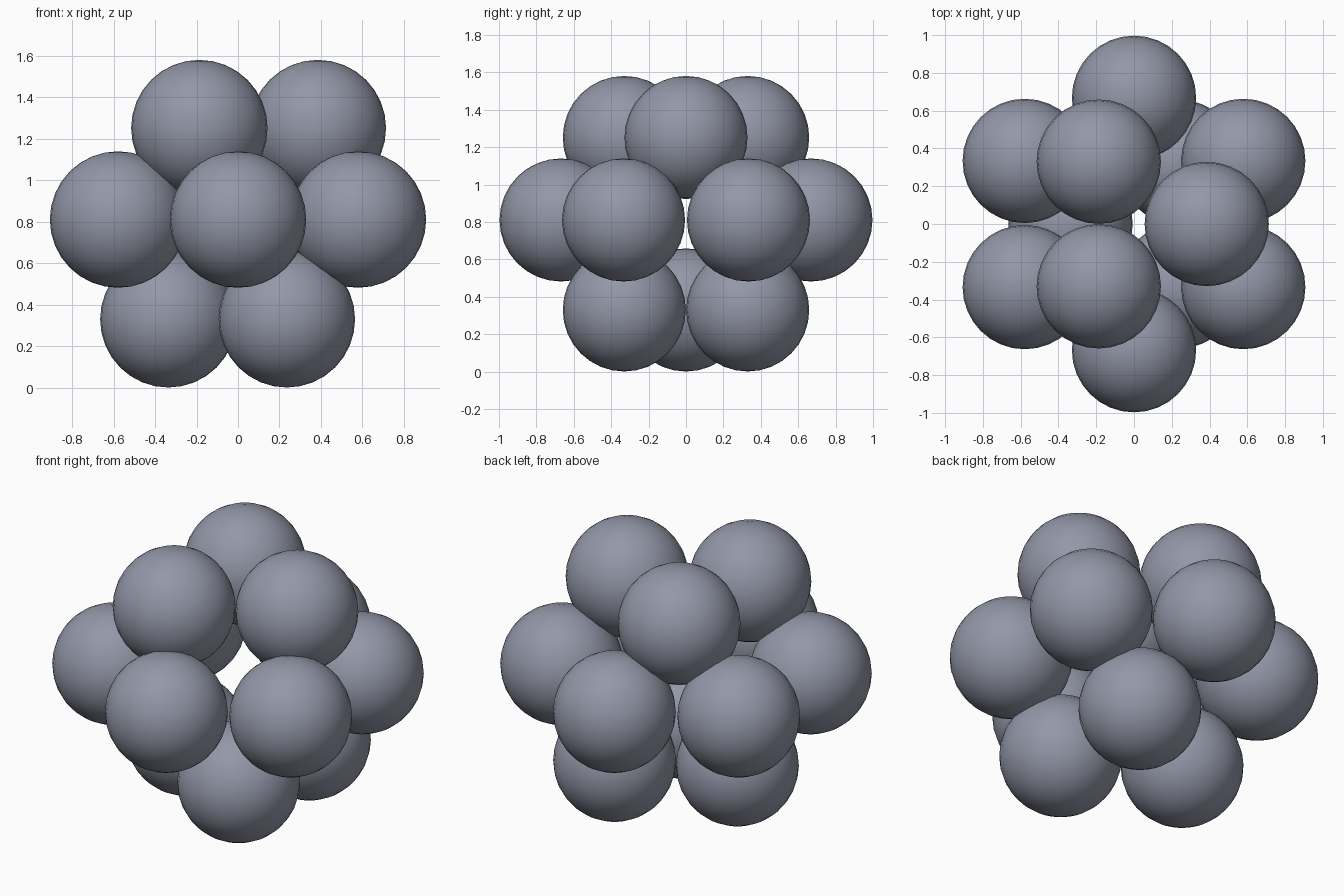
import bpy, math

if "Cube" in bpy.data.objects:
    bpy.data.objects.remove(bpy.data.objects["Cube"])

R = 0.329

# single slate-grey material
mat = bpy.data.materials.new("slate_grey")
mat.diffuse_color = (0.29, 0.31, 0.39, 1)
mat.use_nodes = True
mat.node_tree.nodes["Principled BSDF"].inputs["Base Color"].default_value = mat.diffuse_color


def ball(name, x, y, z):
    bpy.ops.mesh.primitive_uv_sphere_add(segments=32, ring_count=16, radius=R, location=(x, y, z))
    ob = bpy.context.object
    ob.name = name
    bpy.ops.object.shade_smooth()
    ob.data.materials.append(mat)


def ring(name, count, radius, start, cx, z):
    # balls evenly spaced on a circle around (cx, 0)
    for i in range(count):
        a = math.radians(start + i * 360 / count)
        ball(f"{name}_{i + 1}", cx + radius * math.cos(a), radius * math.sin(a), z)


# bottom triangle, points to -x
ring("bottom_ball", 3, 0.381, 60, 0.045, 0.330)
# middle hexagon, no ball in the centre
ring("middle_ball", 6, 0.668, 30, 0.0, 0.811)
# top triangle, points to +x
ring("top_ball", 3, 0.381, 0, 0.004, 1.252)
